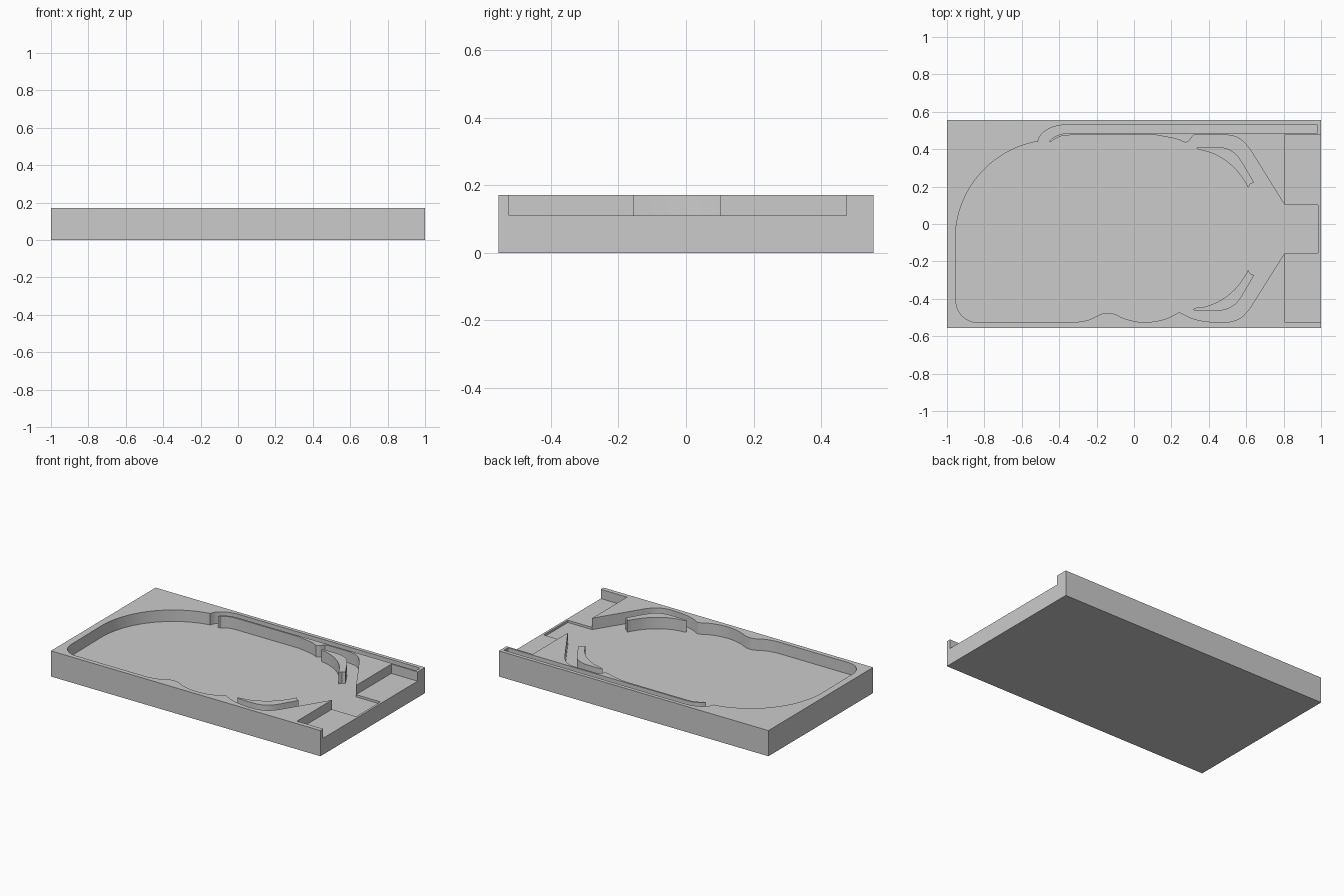
import bpy, bmesh, math
from mathutils import Vector

if "Cube" in bpy.data.objects:
    bpy.data.objects.remove(bpy.data.objects["Cube"])

TOP, FLOOR, LEDGE = 0.172, 0.095, 0.11
MID_Y = -0.026          # the playfield is symmetric about this line


def prism(name, pts, z0, z1):
    """Closed outline extruded vertically; z0 may be a function of x."""
    bm = bmesh.new()
    low = z0 if callable(z0) else (lambda x: z0)
    bottom = [bm.verts.new((x, y, low(x))) for x, y in pts]
    top = [bm.verts.new((x, y, z1)) for x, y in pts]
    bm.faces.new(bottom)
    bm.faces.new(top)
    n = len(pts)
    for i in range(n):
        j = (i + 1) % n
        bm.faces.new((bottom[i], bottom[j], top[j], top[i]))
    bmesh.ops.recalc_face_normals(bm, faces=bm.faces)
    mesh = bpy.data.meshes.new(name)
    bm.to_mesh(mesh)
    bm.free()
    ob = bpy.data.objects.new(name, mesh)
    bpy.context.collection.objects.link(ob)
    return ob


def rect(x0, x1, y0, y1):
    return [(x0, y0), (x1, y0), (x1, y1), (x0, y1)]


def arc(cx, cy, rx, ry, a0, a1, n=10):
    return [(cx + rx * math.cos(math.radians(a0 + (a1 - a0) * i / n)),
             cy + ry * math.sin(math.radians(a0 + (a1 - a0) * i / n))) for i in range(n + 1)]


def spline(pts, n=5):
    """Catmull-Rom curve through the points."""
    p = [Vector(q) for q in [pts[0]] + pts + [pts[-1]]]
    out = []
    for a, b, c, d in zip(p, p[1:], p[2:], p[3:]):
        for i in range(n):
            t = i / n
            v = 0.5 * (2 * b + (c - a) * t + (2 * a - 5 * b + 4 * c - d) * t * t
                       + (3 * b - a - 3 * c + d) * t ** 3)
            out.append((v.x, v.y))
    return out + [tuple(pts[-1])]


def finish(ob):
    bpy.ops.object.select_all(action='DESELECT')
    ob.select_set(True)
    bpy.context.view_layer.objects.active = ob
    bpy.ops.object.shade_smooth_by_angle(angle=math.radians(25))


# Outline of the main pocket, counter-clockwise, including the lane mouth
outline = []
outline += arc(-0.84, -0.41, 0.112, 0.115, 180, 270, 8)
outline += spline([(-0.31, -0.525), (-0.24, -0.512), (-0.18, -0.483), (-0.145, -0.475),
                   (-0.105, -0.481), (-0.05, -0.506), (0.03, -0.524), (0.11, -0.521),
                   (0.18, -0.503), (0.24, -0.472)])
outline += spline([(0.245, -0.472), (0.30, -0.5), (0.36, -0.517), (0.43, -0.525), (0.5, -0.525),
                   (0.57, -0.502), (0.62, -0.45)])
outline += [(0.805, -0.155), (0.985, -0.155), (0.985, 0.102), (0.805, 0.102)]
outline += spline([(0.62, 0.4), (0.57, 0.452), (0.5, 0.475), (0.32, 0.475)])
outline += spline([(0.315, 0.473), (0.295, 0.445), (0.275, 0.435)])
outline += spline([(0.27, 0.437), (0.22, 0.456), (0.12, 0.475)])
outline += spline([(-0.34, 0.475), (-0.39, 0.469), (-0.43, 0.45), (-0.44, 0.44)])
outline += spline([(-0.457, 0.44), (-0.43, 0.464), (-0.39, 0.481), (-0.34, 0.487)])
outline += [(0.30, 0.487), (0.30, 0.53)]
outline += arc(-0.36, 0.43, 0.155, 0.10, 90, 175, 8)
outline += arc(-0.42, -0.08, 0.535, 0.53, 101, 180, 24)

# Block with its recesses
tray = prism("tray_block", rect(-1, 1, -0.555, 0.555), 0, TOP)
cutters = [
    prism("pocket_cutter", outline, FLOOR, 0.3),
    prism("end_ledge_cutter", rect(0.805, 1.1, -0.525, 0.475), LEDGE, 0.3),
    # lane floor rises gently towards the end
    prism("lane_cutter",
          [(0.295, 0.487), (0.7, 0.487), (0.98, 0.487), (0.98, 0.53), (0.7, 0.53), (0.295, 0.53)],
          lambda x: FLOOR + 0.045 * min(1, max(0, (x - 0.295) / 0.405)), 0.3),
]
for c in cutters:
    c.hide_render = True
    mod = tray.modifiers.new(c.name, 'BOOLEAN')
    mod.operation = 'DIFFERENCE'
    mod.solver = 'EXACT'
    mod.object = c
    bpy.context.view_layer.objects.active = tray
    bpy.ops.object.modifier_apply(modifier=mod.name)
for c in cutters:
    bpy.data.objects.remove(c, do_unlink=True)
finish(tray)

# Curved islands standing in the pocket, one per side
island = spline([(0.335, 0.405), (0.355, 0.411), (0.46, 0.411), (0.52, 0.392), (0.565, 0.35),
                 (0.642, 0.222)])
island += [(0.622, 0.214), (0.61, 0.193)]
island += spline([(0.6, 0.215), (0.55, 0.285), (0.49, 0.338), (0.42, 0.377), (0.345, 0.398)])
finish(prism("upper_island", island, FLOOR, TOP))
finish(prism("lower_island", [(x - (0.02 if x < 0.36 else 0), 2 * MID_Y - y) for x, y in island],
             FLOOR, TOP))
